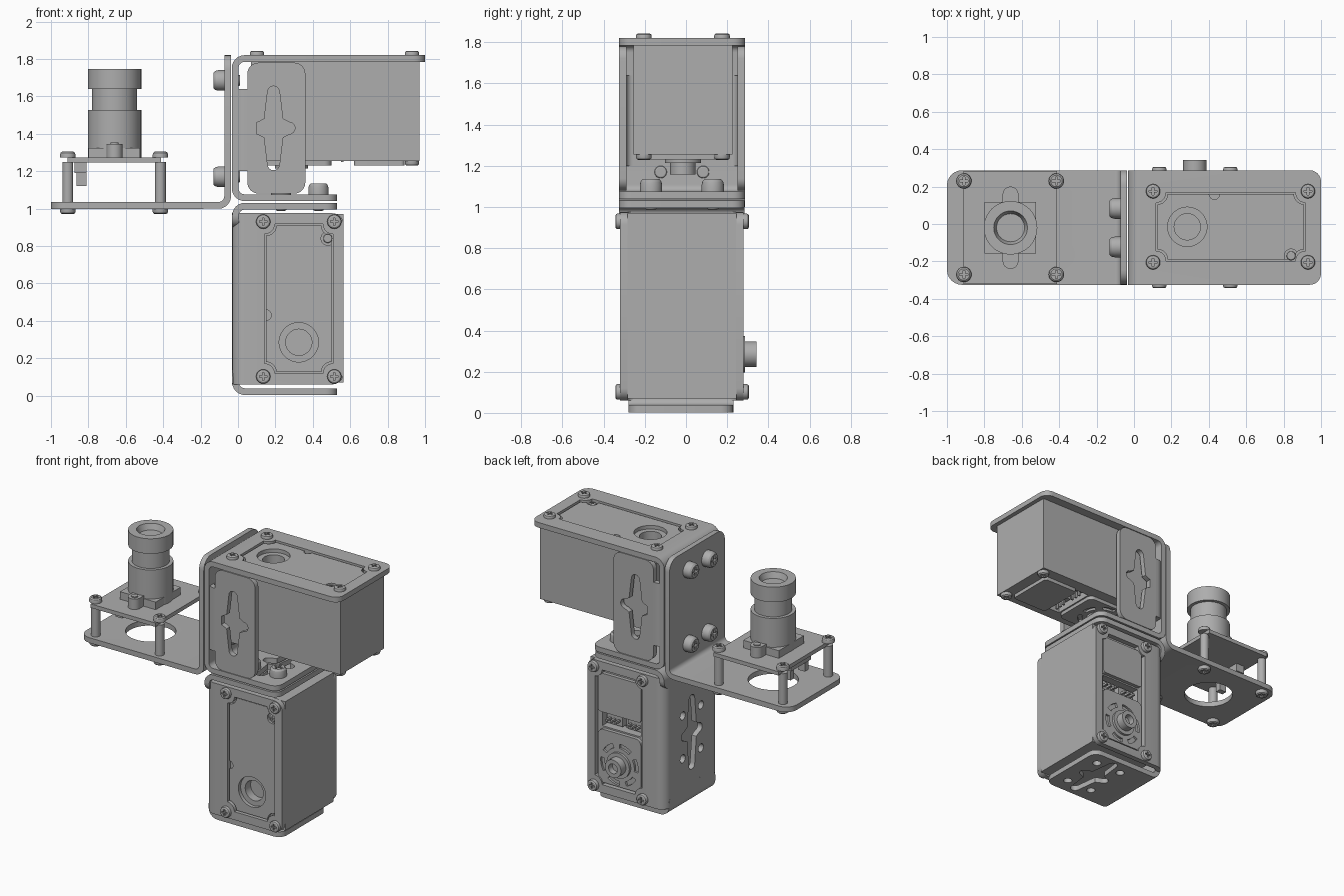
import bpy, bmesh, math
from mathutils import Matrix, Vector

cube = bpy.data.objects.get("Cube")
if cube:
    bpy.data.objects.remove(cube)

grey = bpy.data.materials.new("plain grey")
grey.use_nodes = True
grey.diffuse_color = (0.42, 0.42, 0.42, 1)
grey.node_tree.nodes["Principled BSDF"].inputs["Base Color"].default_value = grey.diffuse_color

MID = -0.02      # centre line in y
T = 0.036        # sheet thickness
I = Matrix.Identity(4)


def put(axis, a, b, h):
    return {"x": (h, a, b), "y": (a, h, b), "z": (a, b, h)}[axis]


def finish(name, bm, matrix=I):
    bmesh.ops.recalc_face_normals(bm, faces=bm.faces)
    mesh = bpy.data.meshes.new(name)
    bm.to_mesh(mesh)
    bm.free()
    mesh.materials.append(grey)
    ob = bpy.data.objects.new(name, mesh)
    bpy.context.collection.objects.link(ob)
    ob.matrix_world = matrix
    return ob


def prism(name, pts, lo, hi, axis="z", matrix=I):
    bm = bmesh.new()
    face = bm.faces.new([bm.verts.new(put(axis, a, b, lo)) for a, b in pts])
    ext = bmesh.ops.extrude_face_region(bm, geom=[face])["geom"]
    move = Vector(put(axis, 0, 0, hi - lo))
    bmesh.ops.translate(bm, vec=move, verts=[v for v in ext if isinstance(v, bmesh.types.BMVert)])
    return finish(name, bm, matrix)


def rect(a0, a1, b0, b1, r=0.0):
    if r == 0:
        return [(a0, b0), (a1, b0), (a1, b1), (a0, b1)]
    out = []
    for k, (a, b) in enumerate([(a1 - r, b1 - r), (a0 + r, b1 - r), (a0 + r, b0 + r), (a1 - r, b0 + r)]):
        out += arc(a, b, r, k * 90, k * 90 + 90)
    return out


def arc(a, b, r, t0, t1, n=8):
    ts = [math.radians(t0 + (t1 - t0) * i / n) for i in range(n + 1)]
    return [(a + r * math.cos(t), b + r * math.sin(t)) for t in ts]


def circle(a, b, r):
    return arc(a, b, r, 0, 352.5, 47)


def cross(a, b, la, lb, w=0.032):
    """Four-armed slot with round arm ends."""
    out = []
    for k, length in enumerate((la, lb, la, lb)):
        t = math.radians(90 * k)
        d = length - w
        out += arc(a + d * math.cos(t), b + d * math.sin(t), w, 90 * k - 90, 90 * k + 90)
        out.append((a + 0.07 * math.cos(t + math.pi / 4), b + 0.07 * math.sin(t + math.pi / 4)))
    return out


def lathe(name, profile, matrix=I):
    bm = bmesh.new()
    vs = [bm.verts.new((r, 0, z)) for r, z in profile]
    edges = [bm.edges.new(p) for p in zip(vs, vs[1:])]
    bmesh.ops.spin(bm, geom=vs + edges, cent=(0, 0, 0), axis=(0, 0, 1), angle=math.tau, steps=48)
    bmesh.ops.remove_doubles(bm, verts=bm.verts, dist=0.0001)
    return finish(name, bm, matrix)


def bake(ob):
    dg = bpy.context.evaluated_depsgraph_get()
    mesh = bpy.data.meshes.new_from_object(ob.evaluated_get(dg))
    ob.modifiers.clear()
    ob.data = mesh


def cut(obs, cutters):
    for ob in obs:
        for c in cutters:
            mod = ob.modifiers.new("cut", "BOOLEAN")
            mod.operation, mod.solver, mod.object = "DIFFERENCE", "EXACT", c
        bake(ob)
    for c in cutters:
        bpy.data.objects.remove(c)


def sheet(name, path, lo, hi, axis, bend=0.05, corner=0.06):
    """Bent metal strip: rounded path, rounded outer corners, given thickness."""
    pts = [Vector(path[0])]
    for p, c, n in zip(path, path[1:], path[2:]):
        p, c, n = Vector(p), Vector(c), Vector(n)
        d0, d1 = (p - c).normalized() * bend, (n - c).normalized() * bend
        for i in range(7):
            t = math.radians(15 * i)
            pts.append(c + d0 * (1 - math.sin(t)) + d1 * (1 - math.cos(t)))
    pts.append(Vector(path[-1]))
    bm = bmesh.new()
    rows = [[bm.verts.new(put(axis, p.x, p.y, h)) for h in (lo, hi)] for p in pts]
    for r, s in zip(rows, rows[1:]):
        bm.faces.new((r[0], s[0], s[1], r[1]))
    if corner:
        bmesh.ops.bevel(bm, geom=rows[0] + rows[-1], offset=corner, segments=6,
                        profile=0.5, affect="VERTICES")
    ob = finish(name, bm)
    mod = ob.modifiers.new("thickness", "SOLIDIFY")
    mod.thickness, mod.offset = T, 0
    bake(ob)
    return ob


# Shared screw head with a cross recess
head = lathe("screw_head", [(0, 0), (1, 0), (1, 0.55), (0.93, 0.82), (0.75, 1), (0, 1)])
cut([head], [prism("cutter", rect(-0.55, 0.55, -0.13, 0.13), 0.5, 1.5),
             prism("cutter", rect(-0.13, 0.13, -0.55, 0.55), 0.5, 1.5)])
head_mesh = head.data
bpy.data.objects.remove(head)


def screw(name, pos, direction, r=0.038, h=0.026, frame=I):
    ob = bpy.data.objects.new(name, head_mesh)
    bpy.context.collection.objects.link(ob)
    turn = Vector(direction).to_track_quat("Z", "Y").to_matrix().to_4x4()
    ob.matrix_world = frame @ Matrix.Translation(pos) @ turn @ Matrix.Diagonal((r, r, h, 1))


def panel_outline(grow=0.0):
    """Cover outline with corners scooped around the screws."""
    a0, a1, b = 0.055 - grow, 0.84 + grow, 0.175 + grow
    out = []
    for k, (a, s) in enumerate([(a1, 1), (a0, 1), (a0, -1), (a1, -1)]):
        out += arc(a, s * b, 0.055, 270 + 90 * k, 180 + 90 * k, 6)
    return out


def servo(tag, M, sheets):
    # Case and cover panel with round well
    body = prism(tag + "_servo_case", rect(0, 0.9, -0.24, 0.24), -0.53, 0, matrix=M)
    panel = prism(tag + "_servo_cover", panel_outline(), -0.01, 0.025, matrix=M)
    cut([panel], [prism("cutter", circle(0.215, 0, 0.105), -0.1, 0.1, matrix=M),
                  prism("cutter", circle(0.77, -0.155, 0.036), 0.01, 0.1, matrix=M),
                  prism("cutter", circle(0.36, 0.175, 0.028), 0.01, 0.1, matrix=M)])
    cut([body], [prism("cutter", circle(0.215, 0, 0.07), -0.06, 0.1, matrix=M),
                 prism("cutter", rect(0.44, 0.54, -0.15, 0.15), -0.7, -0.45, matrix=M)])
    screw(tag + "_cover_screw", (0.77, -0.155, 0.008), (0, 0, 1), 0.024, 0.014, M)
    # Output side: two panels, connector pins, shaft
    prism(tag + "_upper_back_panel", rect(0.55, 0.82, -0.165, 0.165, 0.02), -0.555, -0.52, matrix=M)
    lower = prism(tag + "_lower_back_panel", rect(0.06, 0.43, -0.165, 0.165, 0.04), -0.555, -0.52, matrix=M)
    slots = []
    for k in range(6):
        t = 60 * k
        ring = arc(0.215, 0, 0.145, t, t + 38) + arc(0.215, 0, 0.115, t + 38, t)
        slots.append(prism("cutter", ring, -0.6, -0.54, matrix=M))
    cut([lower], slots)
    for v in (-0.08, 0.08):
        prism(tag + "_connector", rect(0.45, 0.53, v - 0.06, v + 0.06), -0.49, -0.44, matrix=M)
        for k in (-1, 0, 1):
            c = v + 0.035 * k
            prism(tag + "_pin", rect(0.48, 0.495, c - 0.007, c + 0.007), -0.535, -0.48, matrix=M)
    lathe(tag + "_output_shaft", [(0, -0.53), (0.088, -0.53), (0.088, -0.572), (0.062, -0.572),
                                  (0.062, -0.627), (0.034, -0.627), (0.034, -0.585), (0, -0.585)],
          M @ Matrix.Translation((0.215, 0, 0)))
    # Corner screws on both sides; the output side sits on a sheet only for the lower one
    base = -0.53 if len(sheets) == 1 and tag == "upper" else -0.565
    for u in (0.032, 0.86):
        for v in (-0.19, 0.19):
            screw(tag + "_front_screw", (u, v, T), (0, 0, 1), frame=M, h=0.022)
            screw(tag + "_back_screw", (u, v, base), (0, 0, -1), frame=M)
    # Window in the surrounding bracket
    cut(sheets, [prism("cutter", panel_outline(0.008), -0.6, 0.2, matrix=M)])


# Lower bracket: wrap around the servo plus top and bottom flaps
wrap = sheet("lower_wrap_bracket", [(0.565, -0.303), (-0.013, -0.303), (-0.013, 0.262), (0.565, 0.262)],
             0.06, 0.975, "z")
bottom_flap = sheet("bottom_flap", [(-0.013, 0.15), (-0.013, 0.021), (0.53, 0.021)], -0.28, 0.23, "y")
top_flap = sheet("top_flap", [(-0.013, 0.9), (-0.013, 1.013), (0.53, 1.013)], -0.325, 0.285, "y")

# Upper bracket: one C-shaped sheet
upper = sheet("upper_bracket", [(1.0, 1.802), (-0.015, 1.802), (-0.015, 1.058), (0.53, 1.058)],
              -0.325, 0.287, "y")

# Slotted side flaps on the upper bracket
flaps = []
for side, y in (("front", -0.308), ("back", 0.268)):
    flaps.append(prism(side + "_side_flap", rect(0.05, 0.36, 1.08, 1.78, 0.06), y - T / 2, y + T / 2, "y"))
    sheet(side + "_flap_neck", [(-0.013, MID), (-0.013, y), (0.1, y)], 1.2, 1.64, "z", corner=0)
cut(flaps, [prism("cutter", cross(0.19, 1.43, 0.115, 0.225), -0.5, 0.5, "y")])

# Slots and holes: flat flaps, then the lower side wall
holes = [(0.33 + i, MID + j) for i in (-0.1, 0.1) for j in (-0.15, 0.15)]
cut([bottom_flap, top_flap, upper],
    [prism("cutter", cross(0.33, MID, 0.115, 0.225), -0.1, 1.15)]
    + [prism("cutter", circle(a, b, 0.028), -0.1, 1.15) for a, b in holes])
cut([wrap], [prism("cutter", cross(MID, 0.5, 0.115, 0.26), -0.1, 0.06, "x")]
    + [prism("cutter", circle(MID + i, 0.5 + j, 0.028), -0.1, 0.06, "x") for i in (-0.1, 0.1) for j in (-0.15, 0.15)])

servo("upper", Matrix.Translation((0.07, -0.015, 1.785)), [upper])
turn = Matrix(((0, -1, 0, 0.325), (0, 0, -1, -0.285), (1, 0, 0, 0.07), (0, 0, 0, 1)))
servo("lower", turn, [wrap])

# Bolts joining the brackets
for a, b in holes:
    screw("flap_bolt", (a, b, 1.075), (0, 0, 1), 0.054, 0.06)
    screw("flap_bolt_end", (a, b, 1.0), (0, 0, -1), 0.028, 0.012)
for y in (MID - 0.103, MID + 0.103):
    for z in (1.17, 1.685):
        screw("side_bolt", (-0.07, y, z), (-1, 0, 0), 0.055, 0.062)
        screw("side_bolt_end", (0.0, y, z), (1, 0, 0), 0.03, 0.012)

# Camera bracket with round opening
cam = (-0.66, MID)
arm = sheet("camera_bracket", [(-1.0, 1.017), (-0.055, 1.017), (-0.055, 1.82)], -0.325, 0.287, "y", corner=0.08)
cut([arm], [prism("cutter", circle(*cam, 0.16), 0.9, 1.1)])

# Circuit board on four posts
prism("camera_board", rect(-0.912, -0.412, -0.322, 0.284), 1.245, 1.272)
for x in (-0.91, -0.415):
    for y in (MID - 0.25, MID + 0.25):
        prism("post", circle(x, y, 0.029), 1.03, 1.25)
        screw("post_top_screw", (x, y, 1.272), (0, 0, 1), 0.041, 0.032)
        screw("post_bottom_screw", (x, y, 1.0), (0, 0, -1), 0.041, 0.03)
prism("board_connector", rect(-0.875, -0.81, -0.13, 0.09), 1.19, 1.25)
for y in (-0.12, 0.04):
    prism("connector_leg", rect(-0.863, -0.81, y, y + 0.04), 1.12, 1.2)

# Lens holder and lens
prism("lens_holder", rect(-0.8, -0.525, MID - 0.138, MID + 0.138), 1.27, 1.325)
for y in (MID - 0.178, MID + 0.178):
    prism("holder_ear", circle(cam[0], y, 0.042), 1.27, 1.345)
    prism("holder_ear_web", rect(-0.702, -0.618, *sorted((y, MID + (y - MID) * 0.7))), 1.27, 1.345)
    prism("ear_screw", circle(cam[0], y, 0.022), 1.34, 1.352)
lathe("lens_barrel", [(0, 1.27), (0.143, 1.27), (0.143, 1.527), (0.12, 1.527), (0.12, 1.64), (0.143, 1.64),
                      (0.143, 1.745), (0.09, 1.745), (0.075, 1.705), (0, 1.705)],
      Matrix.Translation((*cam, 0)))

# Smooth round parts, keep edges sharp
for ob in bpy.context.scene.objects:
    ob.select_set(ob.type == "MESH")
    if ob.type == "MESH":
        bpy.context.view_layer.objects.active = ob
bpy.ops.object.shade_smooth_by_angle(angle=math.radians(30))
